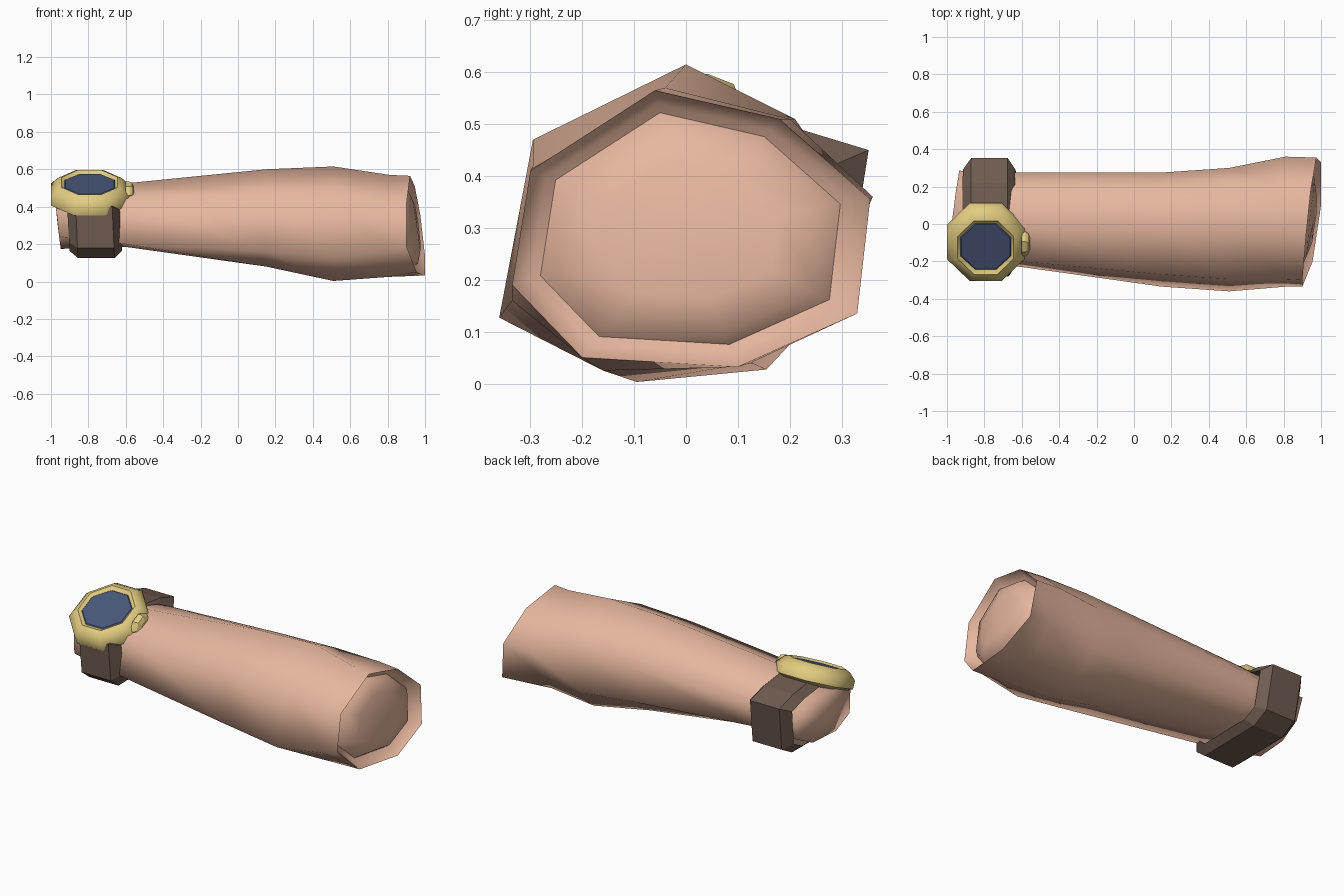
import bpy, bmesh, math
from mathutils import Matrix

if "Cube" in bpy.data.objects:
    bpy.data.objects.remove(bpy.data.objects["Cube"])


def material(name, rgb):
    m = bpy.data.materials.new(name)
    m.diffuse_color = (*rgb, 1)
    m.use_nodes = True
    m.node_tree.nodes["Principled BSDF"].inputs["Base Color"].default_value = m.diffuse_color
    return m


SKIN = material("skin", (0.80, 0.475, 0.345))
LEATHER = material("brown leather", (0.16, 0.107, 0.08))
GOLD = material("gold", (0.77, 0.61, 0.22))
GLASS = material("blue glass", (0.065, 0.095, 0.19))


def loft(name, rings, mat, smooth=None, cap_start=None, cap_end=None, closed=False, matrix=None):
    """Join equal rings with quads; caps are fans to a centre point."""
    bm = bmesh.new()
    rows = [[bm.verts.new(p) for p in r] for r in rings]
    pairs = list(zip(rows, rows[1:]))
    if closed:
        pairs.append((rows[-1], rows[0]))
    n = len(rows[0])
    for a, b in pairs:
        for i in range(n):
            j = (i + 1) % n
            bm.faces.new((a[i], b[i], b[j], a[j]))
    for row, tip in ((rows[0], cap_start), (rows[-1], cap_end)):
        if tip is not None:
            c = bm.verts.new(tip)
            for i in range(n):
                bm.faces.new((row[i], row[(i + 1) % n], c))
    bmesh.ops.recalc_face_normals(bm, faces=bm.faces)
    if matrix:
        bm.transform(matrix)
    me = bpy.data.meshes.new(name)
    bm.to_mesh(me)
    bm.free()
    me.materials.append(mat)
    ob = bpy.data.objects.new(name, me)
    bpy.context.collection.objects.link(ob)
    if smooth:
        bpy.ops.object.select_all(action='DESELECT')
        ob.select_set(True)
        bpy.context.view_layer.objects.active = ob
        bpy.ops.object.shade_smooth_by_angle(angle=math.radians(smooth))
    return ob


# Forearm: eight-sided sections (y, z) from wrist to elbow
sections = [
    (-0.95, [(0, .46), (-.18, .41), (-.2, .24), (-.08, .175), (.12, .175), (.25, .24), (.285, .37), (.17, .45)]),
    (-0.60, [(0, .525), (-.2, .44), (-.23, .2), (-.08, .185), (.12, .185), (.25, .24), (.275, .38), (.18, .48)]),
    (0.15, [(0, .60), (-.27, .47), (-.335, .16), (-.1, .08), (.13, .085), (.255, .18), (.275, .39), (.19, .51)]),
    (0.51, [(0, .615), (-.295, .47), (-.36, .127), (-.095, .003), (.155, .027), (.27, .15), (.30, .38), (.21, .51)]),
    (0.81, [(-.04, .57), (-.295, .42), (-.335, .16), (-.16, .025), (.125, .04), (.262, .185), (.36, .36), (.2, .51)]),
]
# Slanted elbow rim (x, y, z)
rim = [(.92, -.06, .565), (.90, -.3, .41), (.90, -.335, .19), (.955, -.2, .05),
       (1.0, .1, .032), (1.0, .33, .135), (.975, .355, .355), (.945, .18, .51)]


def wrist_x(y, z):
    return -.975 + .13 * max(y, 0) + .12 * max(0, .4 - z)


def inset(k, depth):
    return [(.95 + (x - .95) * k - depth, y * k, .3 + (z - .3) * k) for x, y, z in rim]


rings = [[(wrist_x(y, z) if x < -.9 else x, y, z) for y, z in s] for x, s in sections]
rings += [rim, inset(.9, .055)]
loft("forearm", rings, SKIN, 100, cap_start=(-.965, .04, .31), cap_end=(.86, 0, .3))

# Rounded stump inside the elbow rim
loft("elbow_stump", [inset(.88, .075), inset(.76, .025), inset(.5, .0)],
     SKIN, 100, cap_start=(.85, 0, .3), cap_end=(.957, 0, .3))

# Strap: closed loop around the wrist with chamfered sides
loop = [(.0, .52), (.22, .49), (.352, .45), (.31, .185), (.21, .13), (-.2, .125), (-.27, .18), (-.28, .40)]


def strap_ring(x, k):
    return [(x + .045 * (.45 - z), .05 + (y - .05) * k, .32 + (z - .32) * k) for y, z in loop]


loft("strap", [strap_ring(-.915, .8), strap_ring(-.87, 1), strap_ring(-.675, 1),
               strap_ring(-.635, .8)], LEATHER, closed=True)

# Watch head: tilted octagonal case, bezel lip, glass and crown
tilt = Matrix.Translation((-.793, -.102, .478)) @ Matrix.Rotation(math.radians(24.5), 4, 'X')


def octagon(r, h, sy=1.0):
    r /= math.cos(math.pi / 8)
    return [(r * math.cos((i + .5) * math.pi / 4), sy * r * math.sin((i + .5) * math.pi / 4), h)
            for i in range(8)]


case = [(.165, -.06), (.207, -.038), (.207, .01), (.172, .048), (.15, .058), (.134, .044)]
loft("watch_case", [octagon(r, h, 1.05) for r, h in case], GOLD, 50,
     cap_start=(0, 0, -.06), cap_end=(0, 0, .03), matrix=tilt)
loft("watch_glass", [octagon(.136, .043), octagon(.13, .048)], GLASS, 30,
     cap_start=(0, 0, .043), cap_end=(0, 0, .049), matrix=tilt)

crown_axis = tilt @ Matrix.Translation((.192, 0, -.012)) @ Matrix.Rotation(math.pi / 2, 4, 'Y')
loft("crown", [octagon(.06, 0, 1.2), octagon(.06, .02, 1.2), octagon(.055, .034, 1.1), octagon(.035, .046)],
     GOLD, 20, cap_start=(0, 0, 0), cap_end=(0, 0, .046), matrix=crown_axis)
